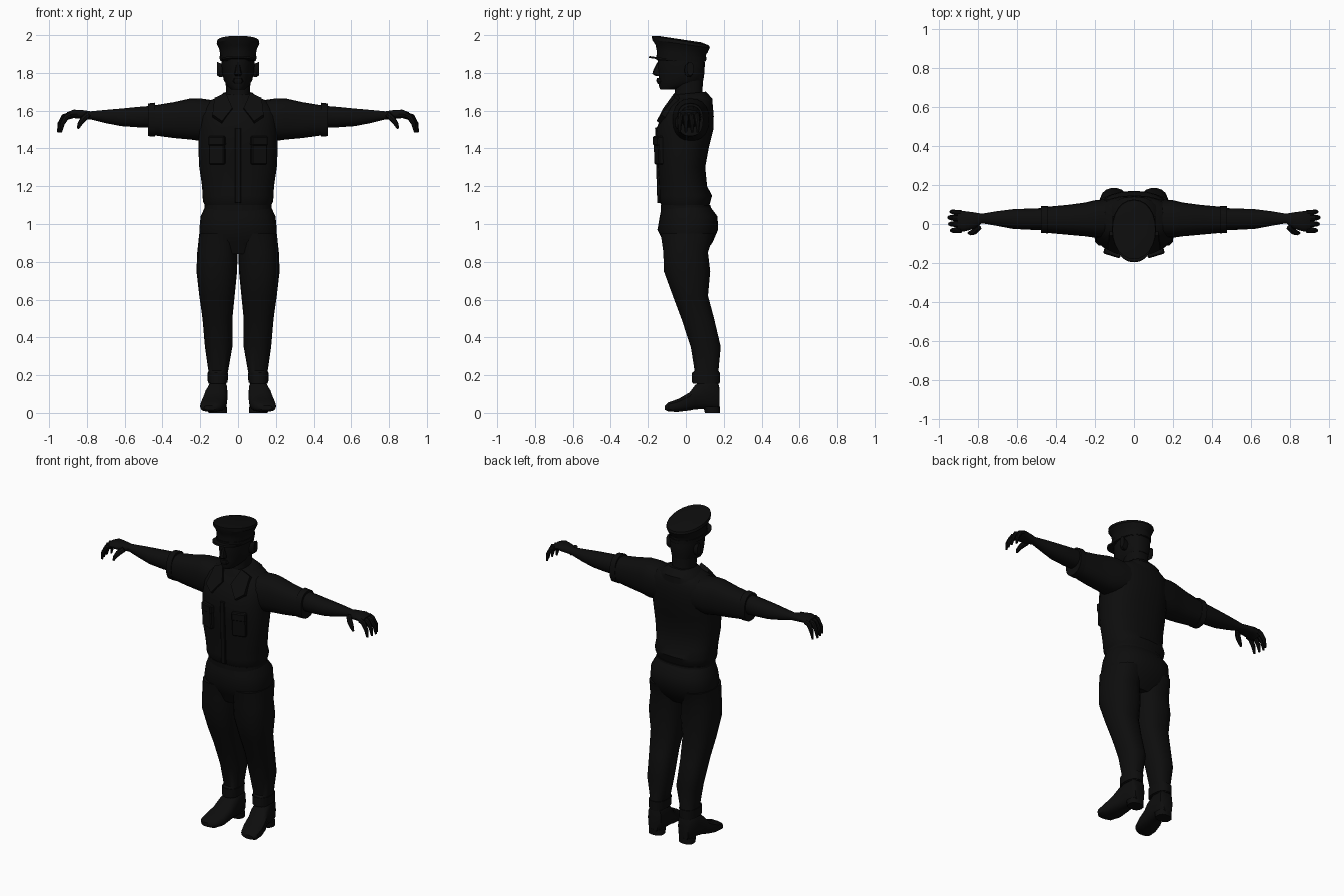
import bpy, bmesh, math
from mathutils import Matrix, Vector

black = bpy.data.materials.new("black cloth")
black.diffuse_color = (0.004, 0.004, 0.004, 1)


def finish(bm, name, mirror=False, angle=40):
    bmesh.ops.recalc_face_normals(bm, faces=bm.faces)
    me = bpy.data.meshes.new(name)
    bm.to_mesh(me)
    bm.free()
    me.materials.append(black)
    ob = bpy.data.objects.new(name, me)
    bpy.context.collection.objects.link(ob)
    if mirror:
        ob.modifiers.new("mirror", 'MIRROR').use_mirror_merge = False
    bpy.ops.object.select_all(action='DESELECT')
    ob.select_set(True)
    bpy.context.view_layer.objects.active = ob
    bpy.ops.object.shade_smooth_by_angle(angle=math.radians(angle))
    return ob


def skin(name, loops, mirror=False, angle=40):
    """Bridge equal-length point loops and cap the ends."""
    bm = bmesh.new()
    rings = [[bm.verts.new(p) for p in loop] for loop in loops]
    n = len(rings[0])
    for a, b in zip(rings, rings[1:]):
        for i in range(n):
            j = (i + 1) % n
            bm.faces.new((a[i], a[j], b[j], b[i]))
    bm.faces.new(rings[0])
    bm.faces.new(rings[-1])
    return finish(bm, name, mirror, angle)


def loft(name, axis, rings, mirror=False, n=20, power=2.4, taper=0, angle=40):
    """Rings are (position, u0, u1, v0, v1[, slope]) across the axis."""
    loops = []
    for r in rings:
        t, u0, u1, v0, v1 = r[:5]
        slope = r[5] if len(r) > 5 else 0
        loop = []
        for i in range(n):
            a = 2 * math.pi * i / n
            c, s = math.cos(a), math.sin(a)
            cu = math.copysign(abs(c) ** (2 / power), c)
            cv = math.copysign(abs(s) ** (2 / power), s)
            u = (u0 + u1) / 2 + (u1 - u0) / 2 * cu * (1 + taper * min(cv, 0))
            v = (v0 + v1) / 2 + (v1 - v0) / 2 * cv
            p = {'X': (t, u, v), 'Y': (u, t, v), 'Z': (u, v, t + slope * v)}[axis]
            loop.append(p)
        loops.append(loop)
    return skin(name, loops, mirror, angle)


def sym(rows):
    return [(r[0], -r[1], r[1], *r[2:]) for r in rows]


def box(name, loc, size, rot, bevel=0.006, mirror=True):
    bm = bmesh.new()
    m = Matrix.Translation(loc) @ Matrix.Rotation(rot[2], 4, 'Z') \
        @ Matrix.Rotation(rot[0], 4, 'X') @ Matrix.Diagonal((*size, 1))
    bmesh.ops.create_cube(bm, size=1, matrix=m)
    bmesh.ops.bevel(bm, geom=bm.edges[:], offset=bevel, segments=1, affect='EDGES')
    return finish(bm, name, mirror, 30)


def tube(name, path, radii, n=8):
    """Round tube along points lying mostly in the XZ plane."""
    pts = [Vector(p) for p in path]
    loops = []
    for i, p in enumerate(pts):
        d = (pts[min(i + 1, len(pts) - 1)] - pts[max(i - 1, 0)]).normalized()
        side = d.cross(Vector((0, 1, 0))).normalized()
        up = side.cross(d)
        loops.append([p + radii[i] * (math.cos(2 * math.pi * k / n) * side
                      + math.sin(2 * math.pi * k / n) * up) for k in range(n)])
    return skin(name, loops, True)


# shirt body, with a slight blouse over the waist
loft("shirt", 'Z', sym([
    (1.09, .172, -.125, .12), (1.12, .185, -.14, .13), (1.15, .188, -.142, .138),
    (1.2, .19, -.142, .112), (1.3, .205, -.148, .102), (1.4, .21, -.153, .12),
    (1.5, .21, -.157, .145), (1.57, .208, -.13, .147), (1.62, .195, -.10, .143),
    (1.655, .15, -.075, .13), (1.675, .09, -.05, .11)]), n=24)
loft("belt", 'Z', sym([(1.065, .178, -.132, .135), (1.1, .176, -.132, .13)]), n=24)

# trousers: hips and legs
loft("hips", 'Z', sym([
    (.84, .13, -.09, .09), (.9, .195, -.115, .14), (.97, .205, -.15, .17),
    (1.04, .198, -.138, .167), (1.09, .175, -.128, .13)]), n=24)
loft("leg", 'Z', [
    (.155, .06, .155, .035, .178), (.215, .055, .158, .035, .178),
    (.225, .052, .157, .045, .173), (.35, .03, .175, .025, .185),
    (.5, .03, .188, -.025, .15), (.62, .018, .205, -.07, .118),
    (.75, .005, .22, -.118, .13), (.85, .002, .216, -.12, .118),
    (.95, .0, .205, -.135, .15)], True, n=18)
loft("trouser_cuff", 'Z', [(.16, .055, .16, .03, .182), (.215, .052, .161, .03, .182)],
     True, n=18)

# shoes with a separate heel
loft("shoe", 'Y', [
    (.178, .075, .14, .02, .13), (.165, .06, .152, .015, .18), (.1, .055, .16, .018, .18),
    (.05, .055, .175, .018, .15), (.02, .058, .187, .012, .11),
    (-.04, .065, .2, .005, .075), (-.09, .085, .2, .006, .058),
    (-.11, .115, .18, .015, .04)], True, n=14, power=2.8)
loft("shoe_heel", 'Z', [(0, .058, .155, .1, .18), (.035, .058, .155, .09, .18)], True, n=14)

# sleeves, turned-up hems and forearms
loft("sleeve", 'X', [
    (.1, -.07, .13, 1.46, 1.65), (.2, -.07, .122, 1.44, 1.665),
    (.25, -.063, .11, 1.447, 1.665), (.34, -.055, .098, 1.455, 1.645),
    (.45, -.045, .088, 1.47, 1.627)], True)
loft("sleeve_hem", 'X', [
    (.44, -.048, .092, 1.463, 1.642), (.477, -.046, .092, 1.465, 1.638)], True)
loft("forearm", 'X', [
    (.44, -.03, .082, 1.51, 1.628), (.52, -.03, .08, 1.51, 1.622),
    (.62, -.025, .076, 1.517, 1.612), (.7, -.01, .066, 1.533, 1.605),
    (.78, .004, .053, 1.553, 1.597), (.82, -.025, .06, 1.555, 1.603),
    (.87, -.038, .066, 1.56, 1.606), (.905, -.035, .066, 1.55, 1.592)],
    True, n=14, power=2.2)

# hands: four drooping fingers and a thumb
for k, (y, dx) in enumerate([(-.03, -.01), (.0, .0), (.03, .004), (.057, -.008)]):
    tube(f"finger_{k + 1}", [(.885, y, 1.578), (.918 + dx, y, 1.568),
         (.94 + dx, y * 1.1, 1.53), (.948 + dx, y * 1.1, 1.485)],
         [.015, .015, .012, .006])
tube("thumb", [(.795, -.015, 1.578), (.82, -.04, 1.555), (.838, -.046, 1.528),
               (.848, -.046, 1.505)], [.016, .016, .012, .006])

# neck and open collar
loft("neck", 'Z', sym([(1.6, .07, -.07, .1), (1.7, .064, -.058, .088),
                       (1.78, .066, -.06, .09)]))
loft("collar", 'Z', sym([(1.61, .15, -.10, .142, .1), (1.65, .13, -.085, .14, .1),
                         (1.69, .078, -.06, .105, .1)]))
bm = bmesh.new()
flap = [(.065, -.06, 1.695), (.125, -.06, 1.668), (.135, -.132, 1.58),
        (.085, -.155, 1.545), (.03, -.118, 1.615)]
f = bm.faces.new([bm.verts.new(p) for p in flap])
top = bmesh.ops.extrude_face_region(bm, geom=[f])
bmesh.ops.translate(bm, vec=(0, .03, -.02),
                    verts=[v for v in top["geom"] if isinstance(v, bmesh.types.BMVert)])
finish(bm, "collar_flap", True)

# chest pockets and button strip
box("pocket", (.11, -.141, 1.385), (.086, .034, .14), (.04, 0, .3))
box("pocket_flap", (.11, -.144, 1.44), (.09, .04, .05), (.02, 0, .3))
box("button_strip", (0, -.148, 1.31), (.03, .018, .4), (.03, 0, 0), .003, False)

# head, nose, brow and ears
loft("head", 'Z', sym([
    (1.712, .035, -.135, -.05), (1.73, .056, -.143, .03), (1.76, .075, -.142, .092),
    (1.8, .083, -.145, .098), (1.85, .088, -.15, .1), (1.9, .086, -.145, .095)]),
    taper=.22)
loft("nose", 'Z', sym([(1.783, .014, -.16, -.12), (1.795, .021, -.177, -.12),
                       (1.81, .016, -.174, -.12), (1.855, .009, -.152, -.12)]), n=8)
loft("lips", 'Z', sym([(1.742, .02, -.148, -.11), (1.755, .028, -.156, -.11),
                       (1.772, .024, -.154, -.11)]), n=8)
loft("ear", 'X', [(.07, -.01, .035, 1.78, 1.845), (.098, -.008, .04, 1.775, 1.855),
                  (.11, .004, .042, 1.785, 1.86)], True, n=10, power=2)

# peaked cap: band, flared tilted crown and brim
loft("cap", 'Z', sym([
    (1.862, .092, -.152, .104, -.02), (1.905, .096, -.154, .106, -.08),
    (1.925, .1, -.16, .115, -.14), (1.95, .113, -.178, .126, -.14),
    (1.966, .11, -.18, .122, -.17), (1.974, .07, -.14, .08, -.15)]),
    n=24, power=2.1, angle=30)
loft("cap_band", 'Z', sym([(1.865, .096, -.156, .107, -.02),
                           (1.888, .098, -.157, .108, -.04)]), n=24, power=2.1)
loft("cap_brim", 'Z', sym([(1.852, .086, -.196, .0, -.14), (1.862, .088, -.192, .0, -.14)]),
     n=24, power=2.2)
